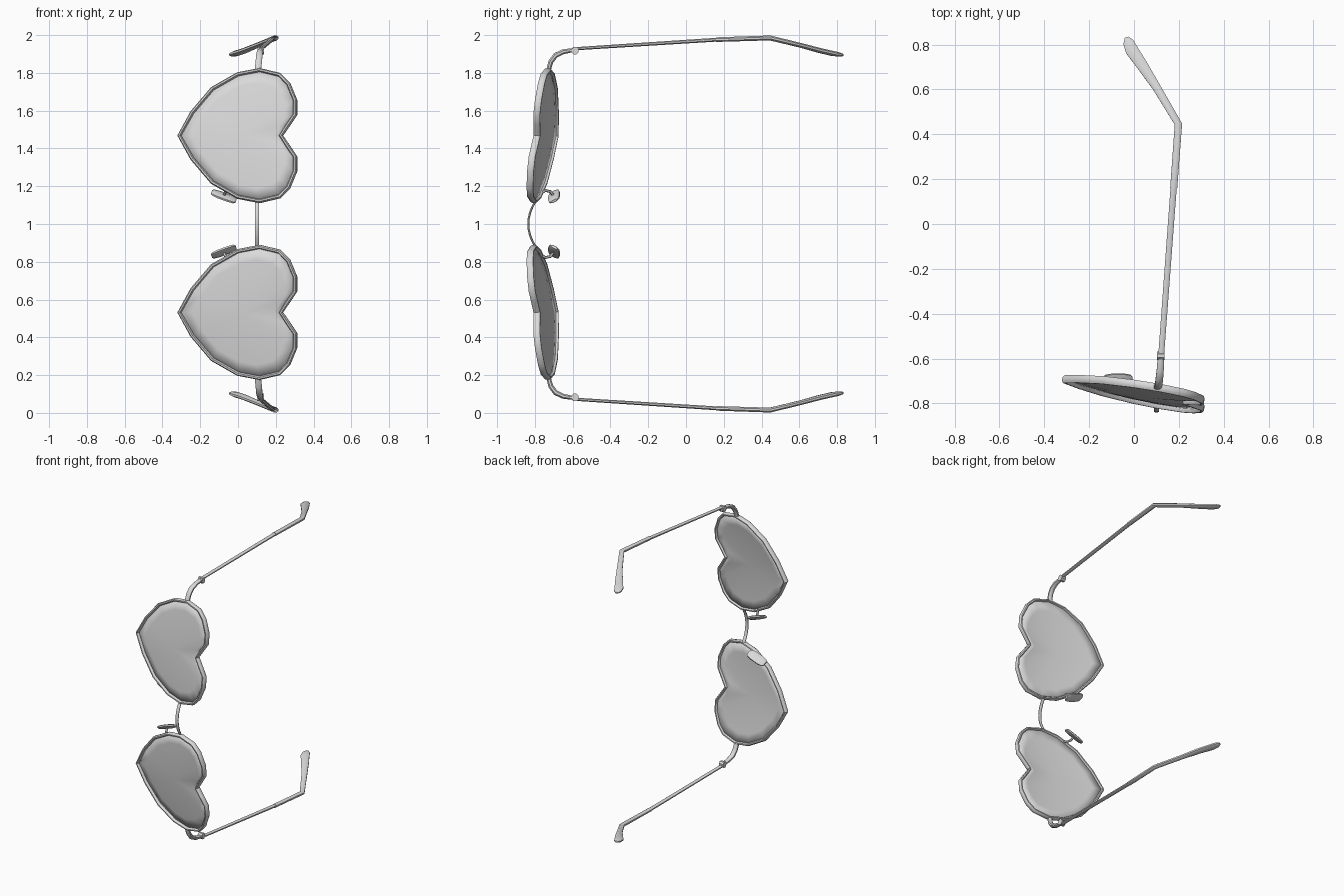
import bpy, bmesh
from mathutils import Vector
from math import cos, sin, tau, radians

cube = bpy.data.objects.get("Cube")
if cube:
    bpy.data.objects.remove(cube, do_unlink=True)

grey = bpy.data.materials.new("light_grey")
grey.use_nodes = True
grey.diffuse_color = (0.7, 0.7, 0.7, 1)
grey.node_tree.nodes["Principled BSDF"].inputs["Base Color"].default_value = (0.7, 0.7, 0.7, 1)

LENS_MID = 0.468   # distance of each lens centre from the mirror plane


def finish(name, bm, mirror=True, angle=40):
    """Turn a bmesh into an object centred on the mirror plane, z = 1."""
    bmesh.ops.recalc_face_normals(bm, faces=bm.faces)
    mesh = bpy.data.meshes.new(name)
    bm.to_mesh(mesh)
    bm.free()
    mesh.materials.append(grey)
    ob = bpy.data.objects.new(name, mesh)
    ob.location.z = 1
    bpy.context.collection.objects.link(ob)
    bpy.ops.object.select_all(action='DESELECT')
    ob.select_set(True)
    bpy.context.view_layer.objects.active = ob
    bpy.ops.object.shade_smooth_by_angle(angle=radians(angle))
    if mirror:
        mod = ob.modifiers.new("mirror", 'MIRROR')
        mod.use_axis = (False, False, True)
        mod.use_mirror_merge = False
    return ob


def sweep(name, path, sizes, side, closed=False, sides=8, mirror=True):
    """Sweep an ellipse along a path; sizes are (half along side, half across)."""
    bm = bmesh.new()
    pts = [Vector(p) for p in path]
    n = len(pts)
    rings = []
    for i, p in enumerate(pts):
        a = pts[i - 1] if closed or i > 0 else p
        b = pts[(i + 1) % n] if closed or i < n - 1 else p
        t = (b - a).normalized()
        u = Vector(side)
        u = (u - t * u.dot(t)).normalized()
        v = t.cross(u)
        ru, rv = sizes[i] if isinstance(sizes, list) else sizes
        rings.append([bm.verts.new(p + u * ru * cos(tau * (k + 0.5) / sides)
                                   + v * rv * sin(tau * (k + 0.5) / sides))
                      for k in range(sides)])
    for i in range(n if closed else n - 1):
        r, s = rings[i], rings[(i + 1) % n]
        for k in range(sides):
            m = (k + 1) % sides
            bm.faces.new((r[k], r[m], s[m], s[k]))
    if not closed:
        bm.faces.new(rings[0])
        bm.faces.new(rings[-1])
    return finish(name, bm, mirror)


def lens_plane(x, o):
    """Place a point of the heart on the tilted lens plane."""
    return Vector((x, -0.748 - 0.18 * x + 0.11 * o, LENS_MID + o))


# Heart outline: tip, one flank, lobe, notch, then the other flank
half = [(-0.31, 0), (-0.242, 0.122), (-0.135, 0.248), (0, 0.325),
        (0.115, 0.347), (0.22, 0.322), (0.267, 0.274), (0.303, 0.187),
        (0.303, 0.112), (0.266, 0.058), (0.228, 0)]
heart = half + [(x, -o) for x, o in half[-2:0:-1]]

# Rims
sweep("rim", [lens_plane(x, o) for x, o in heart], (0.019, 0.011),
      (0.18, 1, -0.11), closed=True)

# Lenses: slightly domed discs filling the hearts
bm = bmesh.new()
cx, steps = 0.03, 5
apex = bm.verts.new(lens_plane(cx, 0) + Vector((0, -0.014, 0)))
prev = None
for j in range(1, steps + 1):
    t = j / steps
    ring = [bm.verts.new(lens_plane(cx + (x - cx) * t, o * t)
                         + Vector((0, 0.004 - 0.018 * (1 - t * t), 0))) for x, o in heart]
    for k in range(len(ring)):
        m = (k + 1) % len(ring)
        if prev:
            bm.faces.new((prev[k], ring[k], ring[m], prev[m]))
        else:
            bm.faces.new((apex, ring[k], ring[m]))
    prev = ring
lens = finish("lens", bm)
thick = lens.modifiers.new("thickness", 'SOLIDIFY')
thick.thickness = 0.006
thick.offset = 0

# Bridge: thin bowed strip between the rims
sweep("bridge", [(0.1, -0.835 + 0.037 * (i / 4) ** 2, 0.118 * i / 4) for i in range(-4, 5)],
      (0.012, 0.006), (1, 0, 0), mirror=False)

# End pieces curving from the rims to the hinges
sweep("end_piece", [(0.105, -0.728, 0.815), (0.11, -0.715, 0.86), (0.113, -0.69, 0.893),
                    (0.117, -0.65, 0.912), (0.12, -0.59, 0.922)],
      [(0.018, 0.013), (0.018, 0.014), (0.018, 0.015), (0.017, 0.014), (0.015, 0.011)], (1, 0, 0))

# Hinge barrels
sweep("hinge", [(0.103, -0.587, 0.918), (0.137, -0.587, 0.918)], (0.022, 0.02), (0, 0, 1))

# Temple arms
sweep("temple_arm", [(0.12, -0.6, 0.927), (0.178, 0.18, 0.977)],
      [(0.014, 0.009), (0.015, 0.011)], (1, 0, 0))

# Ear tips: sleeves that bend and flatten into paddles
sweep("ear_tip", [(0.177, 0.16, 0.976), (0.198, 0.445, 0.985), (0.1, 0.61, 0.945),
                  (0.035, 0.71, 0.918), (-0.01, 0.775, 0.903), (-0.025, 0.81, 0.897),
                  (-0.032, 0.832, 0.894)],
      [(0.017, 0.013), (0.018, 0.014), (0.02, 0.013), (0.027, 0.014),
       (0.031, 0.014), (0.026, 0.012), (0.01, 0.006)], (1, 0.4, 0))

# Nose pad stems
sweep("pad_stem", [(-0.04, -0.768, 0.162), (-0.05, -0.745, 0.178),
                   (-0.065, -0.72, 0.172), (-0.075, -0.7, 0.15)],
      (0.008, 0.008), (1, 0, 0), sides=6)

# Nose pads: flattened rounded blocks angled toward the nose
mid, along = Vector((-0.075, -0.698, 0.146)), Vector((0.065, 0, -0.024))
sweep("nose_pad", [mid + along * f for f in (-1, -0.85, -0.4, 0.4, 0.85, 1)],
      [(s * 0.036, 0.013 * s) for s in (0.55, 0.85, 1, 1, 0.85, 0.55)], (0, 0.85, 0.5))
